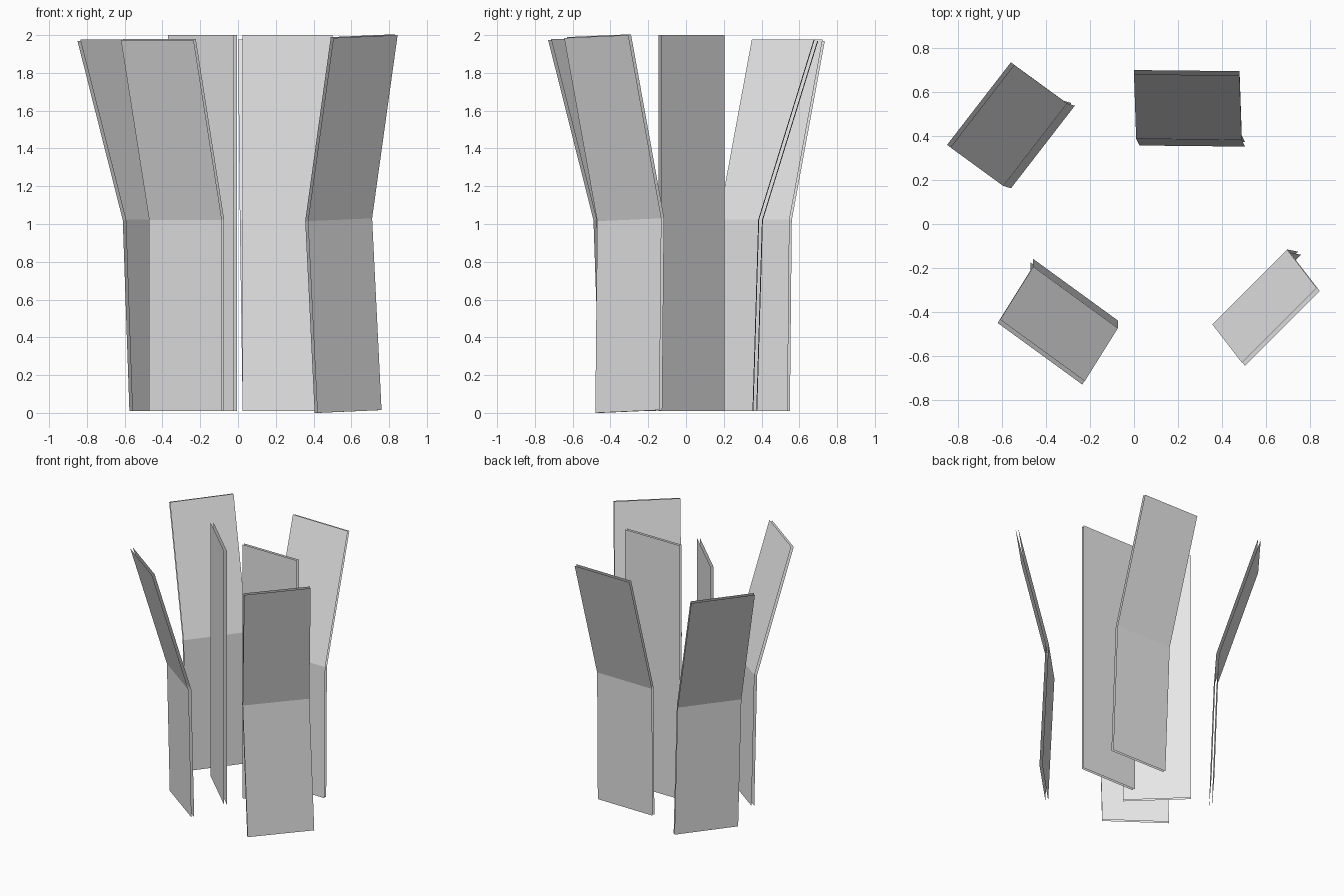
import bpy
import bmesh
from mathutils import Vector

default_cube = bpy.data.objects.get("Cube")
if default_cube:
    bpy.data.objects.remove(default_cube, do_unlink=True)

# One plain grey for every sheet
grey = bpy.data.materials.new("light_grey")
grey.use_nodes = True
grey.diffuse_color = (0.8, 0.8, 0.8, 1)
grey.node_tree.nodes["Principled BSDF"].inputs["Base Color"].default_value = grey.diffuse_color


def make_panel(name, span, edge):
    """Sweep one side edge (bottom to top) across the span, then double the sheet."""
    mesh = bpy.data.meshes.new(name)
    bm = bmesh.new()
    rows = [(bm.verts.new(point), bm.verts.new(Vector(point) + Vector(span)))
            for point in edge]
    for (left_low, right_low), (left_high, right_high) in zip(rows, rows[1:]):
        bm.faces.new((left_low, right_low, right_high, left_high))
    bm.normal_update()
    bm.to_mesh(mesh)
    bm.free()
    mesh.materials.append(grey)

    panel = bpy.data.objects.new(name, mesh)
    bpy.context.collection.objects.link(panel)

    # Parallel inner sheet with open rims
    inner_sheet = panel.modifiers.new("inner_sheet", 'SOLIDIFY')
    inner_sheet.thickness = 0.02
    inner_sheet.offset = -1
    inner_sheet.use_rim = False
    return panel


# Outer panels, bent outward at half height
make_panel("front_right_petal", (0.385, -0.28, 0),
           [(-0.47, -0.175, 0.01), (-0.47, -0.21, 1.02), (-0.62, -0.45, 1.975)])
make_panel("front_left_petal", (0.34, 0.34, 0.015),
           [(0.42, -0.48, 0), (0.37, -0.47, 1.015), (0.505, -0.645, 1.985)])
make_panel("back_left_petal", (-0.48, 0.005, 0),
           [(0.505, 0.372, 0.01), (0.49, 0.402, 1.02), (0.48, 0.695, 1.97)])
make_panel("back_right_petal", (-0.29, -0.375, 0),
           [(-0.285, 0.55, 0.01), (-0.32, 0.56, 1.02), (-0.56, 0.735, 1.97)])

# Straight upright panels in the middle
make_panel("inner_right_panel", (0.35, -0.335, 0),
           [(-0.37, 0.19, 0.01), (-0.37, 0.19, 2)])
make_panel("inner_left_panel", (0.475, 0, 0),
           [(0.025, 0.02, 0.01), (0.025, 0.02, 2)])
